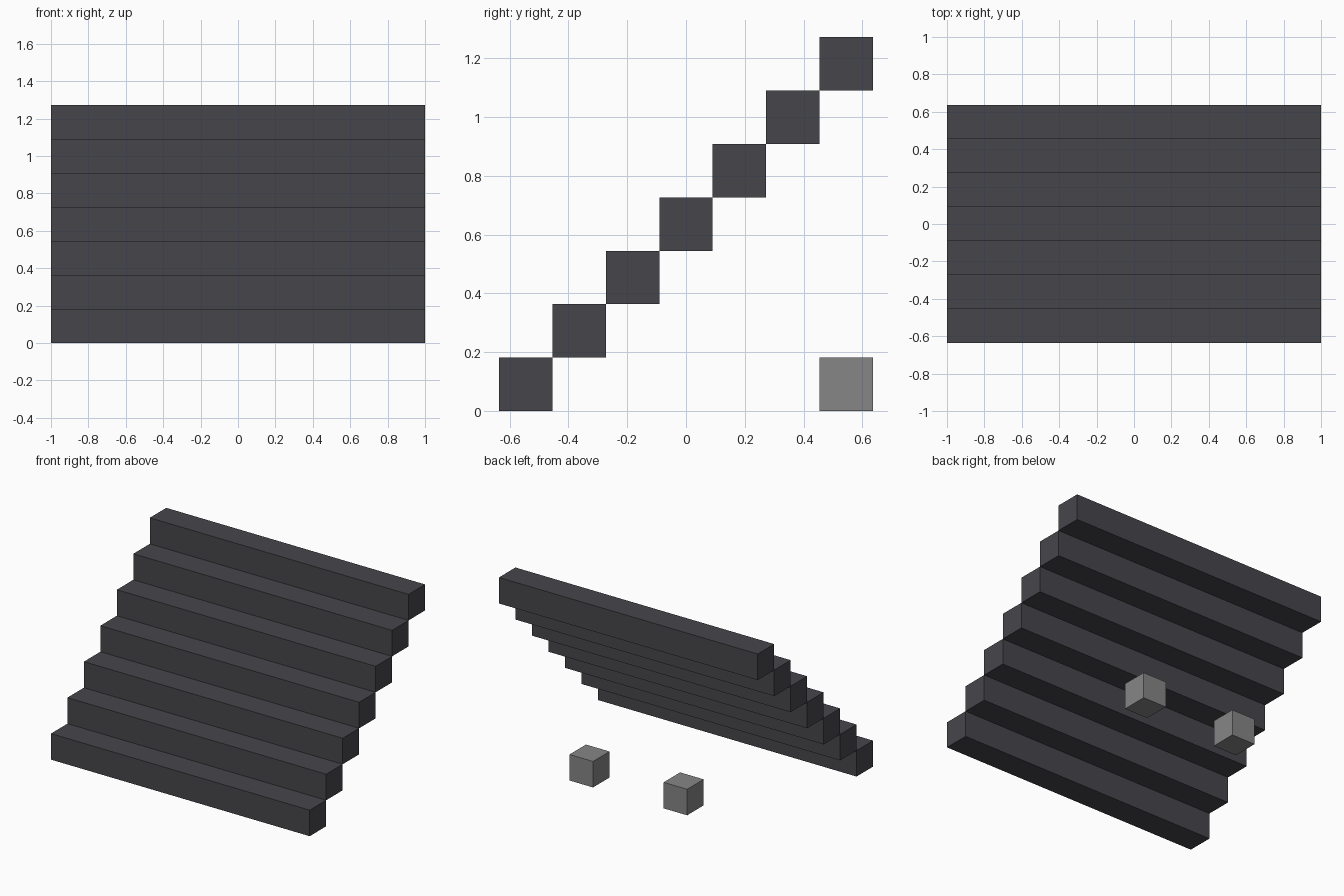
import bpy

# Remove the default cube
default = bpy.data.objects.get("Cube")
if default:
    bpy.data.objects.remove(default, do_unlink=True)

UNIT = 2 / 11          # edge of one block; the flight is 11 blocks wide
STEPS = 7
HALF_DEPTH = STEPS * UNIT / 2


def make_material(name, color):
    mat = bpy.data.materials.new(name)
    mat.use_nodes = True
    mat.diffuse_color = color
    mat.node_tree.nodes["Principled BSDF"].inputs["Base Color"].default_value = color
    return mat


def add_box(name, center, size, mat):
    bpy.ops.mesh.primitive_cube_add(size=1, location=center)
    box = bpy.context.object
    box.name = name
    box.scale = size
    bpy.ops.object.transform_apply(location=False, rotation=False, scale=True)
    box.data.materials.append(mat)
    return box


dark_stone = make_material("dark_charcoal", (0.062, 0.060, 0.069, 1))
grey_stone = make_material("mid_grey", (0.238, 0.238, 0.238, 1))

# Flight of steps, each one block higher and further back
for i in range(STEPS):
    y = -HALF_DEPTH + (i + 0.5) * UNIT
    z = (i + 0.5) * UNIT
    add_box(f"step_{i + 1}", (0, y, z), (2, UNIT, UNIT), dark_stone)

# Pair of loose blocks on the ground under the top step
for side, sign in (("left", 1), ("right", -1)):
    add_box(f"ground_block_{side}",
            (sign * 2 * UNIT, HALF_DEPTH - UNIT / 2, UNIT / 2),
            (UNIT, UNIT, UNIT), grey_stone)
